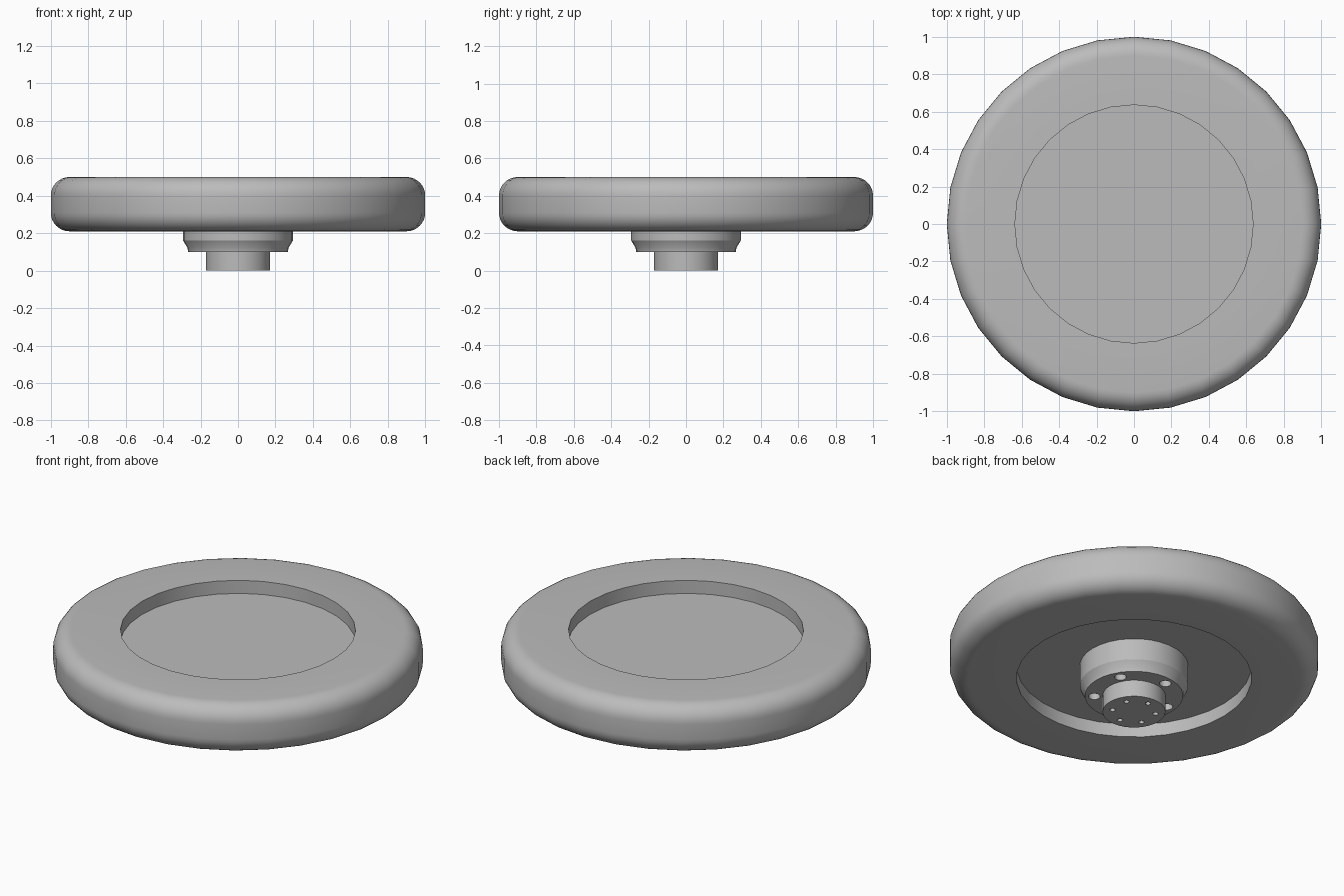
import bpy, bmesh
from math import sin, cos, pi, radians
from mathutils import Matrix

cube = bpy.data.objects.get("Cube")
if cube:
    bpy.data.objects.remove(cube, do_unlink=True)

# Single plain grey for the whole wheel
grey = bpy.data.materials.new("plain grey")
grey.use_nodes = True
grey.diffuse_color = (0.5, 0.5, 0.5, 1)
grey.node_tree.nodes["Principled BSDF"].inputs["Base Color"].default_value = (0.5, 0.5, 0.5, 1)


def finish(name, bm):
    """Turn a bmesh into a named grey object."""
    bmesh.ops.recalc_face_normals(bm, faces=bm.faces)
    mesh = bpy.data.meshes.new(name)
    bm.to_mesh(mesh)
    bm.free()
    mesh.materials.append(grey)
    obj = bpy.data.objects.new(name, mesh)
    bpy.context.collection.objects.link(obj)
    return obj


def lathe(name, profile, closed=False, sides=32):
    """Revolve (radius, z) points about z; open profiles start and end on the axis."""
    bm = bmesh.new()
    verts = [bm.verts.new((r, 0, z)) for r, z in profile]
    pairs = list(zip(verts, verts[1:]))
    if closed:
        pairs.append((verts[-1], verts[0]))
    edges = [bm.edges.new(p) for p in pairs]
    bmesh.ops.spin(bm, geom=verts + edges, cent=(0, 0, 0), axis=(0, 0, 1),
                   angle=2 * pi, steps=sides, use_merge=True)
    bmesh.ops.remove_doubles(bm, verts=bm.verts, dist=1e-4)
    return finish(name, bm)


def drill(target, name, count, ring, radius, z, depth):
    """Cut a ring of blind holes upward into the face at height z."""
    bm = bmesh.new()
    for i in range(count):
        a = radians(30) + 2 * pi * i / count
        place = Matrix.Translation((ring * cos(a), ring * sin(a), z))
        bmesh.ops.create_cone(bm, cap_ends=True, segments=16, radius1=radius,
                              radius2=radius, depth=2 * depth, matrix=place)
    cutter = finish(name, bm)
    cutter.hide_render = True
    cutter.hide_set(True)
    mod = target.modifiers.new(name, 'BOOLEAN')
    mod.object = cutter
    mod.solver = 'EXACT'
    bpy.context.view_layer.objects.active = target
    bpy.ops.object.modifier_apply(modifier=name)
    bpy.data.objects.remove(cutter, do_unlink=True)


def smooth(obj):
    bpy.ops.object.select_all(action='DESELECT')
    obj.select_set(True)
    bpy.context.view_layer.objects.active = obj
    bpy.ops.object.shade_smooth_by_angle(angle=radians(30))


# Tyre: square-sided ring with rounded outer shoulders
LOW, HIGH, HOLE, ROUND = 0.21, 0.5, 0.636, 0.1
quarter = [radians(90 * i / 8) for i in range(9)]
shoulder = [(1 - ROUND + ROUND * sin(a), ROUND * (1 - cos(a))) for a in quarter]
section = [(HOLE, LOW)] + [(r, LOW + h) for r, h in shoulder]
section += [(r, HIGH - h) for r, h in reversed(shoulder)] + [(HOLE, HIGH)]
tyre = lathe("tyre", section, closed=True)

# Recessed disc filling the tyre
disc = lathe("wheel_disc", [(0, 0.288), (HOLE, 0.288), (HOLE, 0.422), (0, 0.422)])

# Hub flange with chamfered step, and its bolt holes
hub = lathe("hub_flange", [(0, 0.1), (0.266, 0.1), (0.27, 0.122), (0.293, 0.16),
                           (0.293, 0.3), (0, 0.3)])
drill(hub, "bolt_holes", 5, 0.215, 0.032, 0.1, 0.04)

# Axle stub with small holes in its end
axle = lathe("axle_stub", [(0, 0), (0.17, 0), (0.17, 0.12), (0, 0.12)])
drill(axle, "axle_holes", 6, 0.118, 0.015, 0, 0.03)

for part in (tyre, disc, hub, axle):
    smooth(part)
